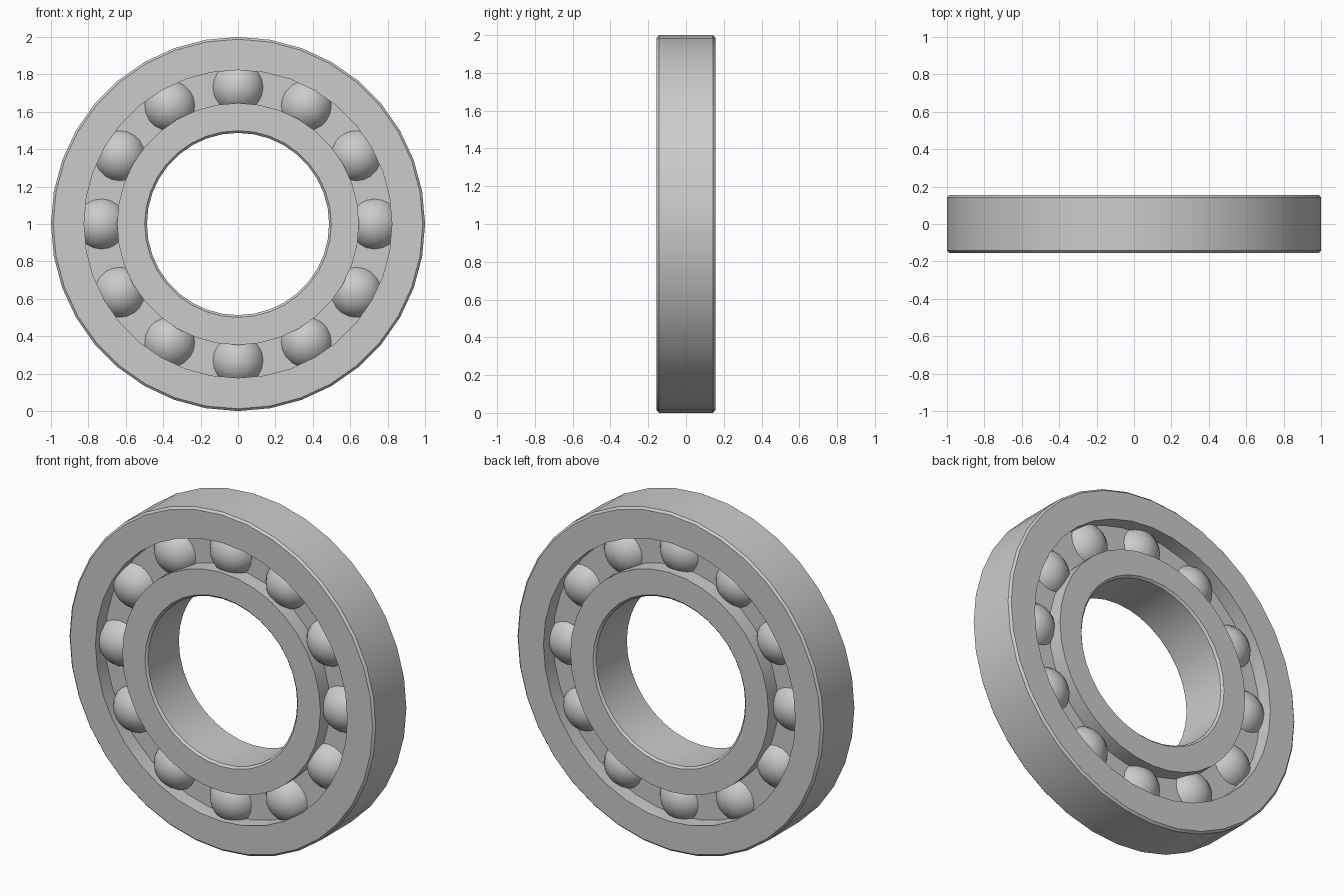
import bpy, bmesh
from math import sin, cos, tau, radians

if "Cube" in bpy.data.objects:
    bpy.data.objects.remove(bpy.data.objects["Cube"])

SEG = 36       # facets around each ring
HALF = 0.155   # half the bearing width
CENTRE_Z = 1.0


def lathe(name, profile):
    """Revolve a closed (radius, y) profile around the y axis."""
    bm = bmesh.new()
    loops = []
    for i in range(SEG):
        a = tau * i / SEG
        loops.append([bm.verts.new((r * sin(a), y, r * cos(a))) for r, y in profile])
    n = len(profile)
    for i in range(SEG):
        p, q = loops[i], loops[(i + 1) % SEG]
        for j in range(n):
            k = (j + 1) % n
            bm.faces.new((p[j], p[k], q[k], q[j]))
    bmesh.ops.recalc_face_normals(bm, faces=bm.faces[:])
    return finish(name, bm, (0, 0, CENTRE_Z), 40)


def finish(name, bm, location, angle):
    mesh = bpy.data.meshes.new(name)
    bm.to_mesh(mesh)
    bm.free()
    ob = bpy.data.objects.new(name, mesh)
    bpy.context.collection.objects.link(ob)
    ob.location = location
    bpy.ops.object.select_all(action='DESELECT')
    ob.select_set(True)
    bpy.context.view_layer.objects.active = ob
    bpy.ops.object.shade_smooth_by_angle(angle=radians(angle))
    return ob


c = 0.012  # edge chamfer

# Outer race, chamfered on its outside edges
lathe("outer_race", [(0.823, -HALF), (1 - c, -HALF), (1, -HALF + c),
                     (1, HALF - c), (1 - c, HALF), (0.823, HALF)])

# Inner race, chamfered around the bore
lathe("inner_race", [(0.647, -HALF), (0.647, HALF), (0.487 + c, HALF),
                     (0.487, HALF - c), (0.487, -HALF + c), (0.487 + c, -HALF)])

# Recessed cage disc between the races
lathe("cage", [(0.63, -0.065), (0.84, -0.065), (0.84, 0.065), (0.63, 0.065)])

# Twelve balls, poles facing front and back
for i in range(12):
    a = tau * i / 12
    bm = bmesh.new()
    bmesh.ops.create_uvsphere(bm, u_segments=20, v_segments=12, radius=0.146)
    for v in bm.verts:
        x, y, z = v.co
        v.co = (x, -z, y)
    finish(f"ball_{i + 1}", bm,
           (0.73 * sin(a), -0.01, CENTRE_Z + 0.73 * cos(a)), 60)
